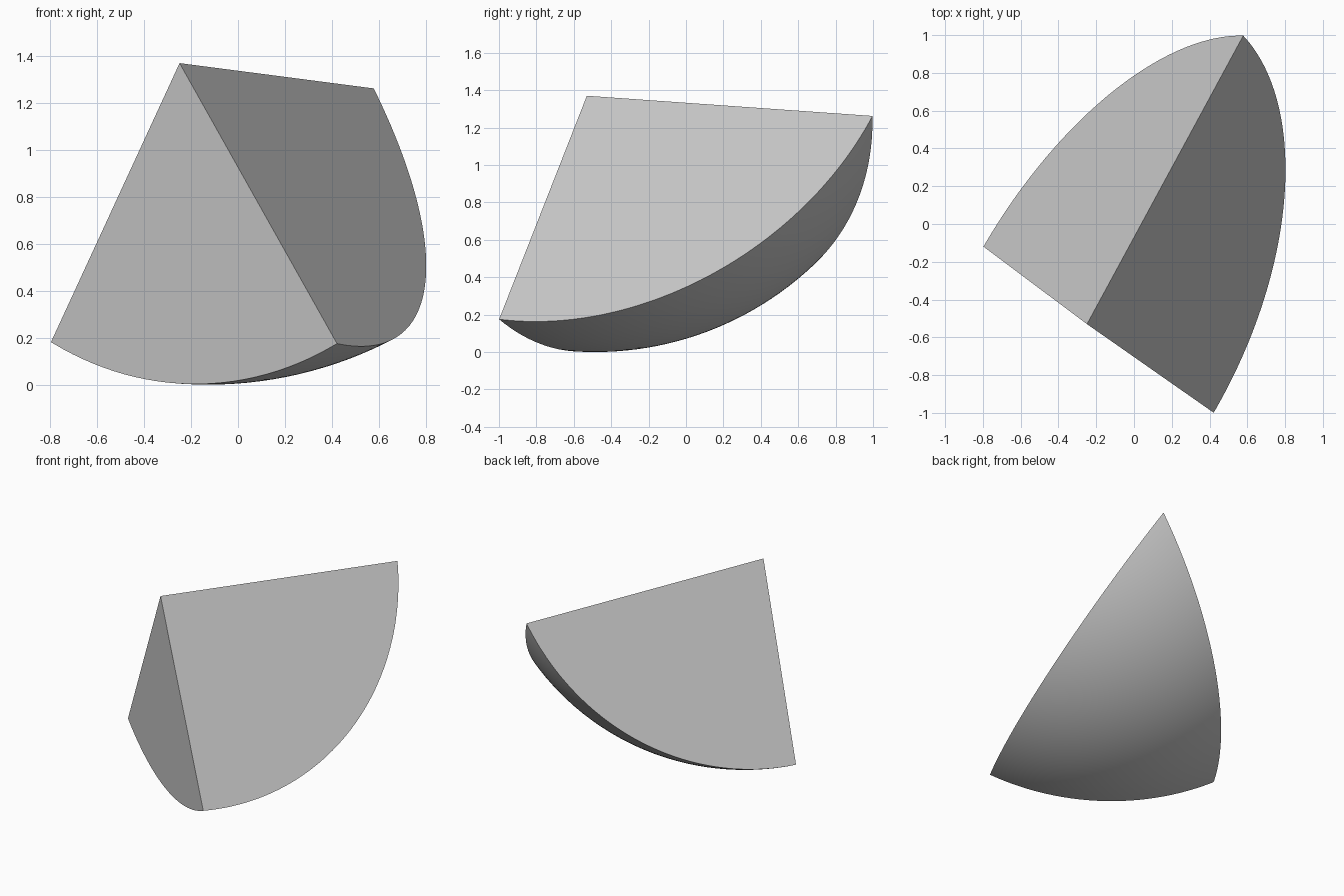
import bpy
import bmesh
from mathutils import Vector, Matrix

cube = bpy.data.objects.get("Cube")
if cube:
    bpy.data.objects.remove(cube, do_unlink=True)

# Ball that the wedge is cut from, the inner apex and the three rim corners
CENTRE, RADIUS = Vector((-0.127, -0.486, 1.70)), 1.70
APEX = Vector((-0.249, -0.53, 1.37))
LEFT = Vector((-0.798, -0.119, 0.179))
FRONT = Vector((0.423, -1.0, 0.173))
BACK = Vector((0.58, 1.0, 1.262))

grey = bpy.data.materials.new("light grey")
grey.use_nodes = True
colour = (0.57, 0.57, 0.57, 1.0)
grey.diffuse_color = colour
grey.node_tree.nodes["Principled BSDF"].inputs["Base Color"].default_value = colour


def slice_off(bm, a, b, inside):
    """Cut through the apex, a and b, keep the side holding `inside`, cap the cut."""
    normal = (a - APEX).cross(b - APEX).normalized()
    if normal.dot(inside - APEX) > 0:
        normal.negate()
    cut = bmesh.ops.bisect_plane(
        bm, geom=bm.verts[:] + bm.edges[:] + bm.faces[:], dist=1e-6,
        plane_co=APEX, plane_no=normal, clear_outer=True)
    rim = [e for e in cut["geom_cut"] if isinstance(e, bmesh.types.BMEdge)]
    bmesh.ops.holes_fill(bm, edges=rim, sides=0)


# Curved wedge: a ball trimmed by three flat cuts that meet at the apex
bm = bmesh.new()
bmesh.ops.create_uvsphere(bm, u_segments=160, v_segments=96, radius=RADIUS,
                          matrix=Matrix.Translation(CENTRE))
for a, b, inside in ((LEFT, FRONT, BACK), (FRONT, BACK, LEFT), (BACK, LEFT, FRONT)):
    slice_off(bm, a, b, inside)
bmesh.ops.recalc_face_normals(bm, faces=bm.faces[:])

mesh = bpy.data.meshes.new("ball_wedge")
bm.to_mesh(mesh)
bm.free()
mesh.materials.append(grey)
wedge = bpy.data.objects.new("ball_wedge", mesh)
bpy.context.collection.objects.link(wedge)

# Smooth curved skin, crisp cut edges
bpy.ops.object.select_all(action="DESELECT")
wedge.select_set(True)
bpy.context.view_layer.objects.active = wedge
bpy.ops.object.shade_smooth_by_angle(angle=0.5)
